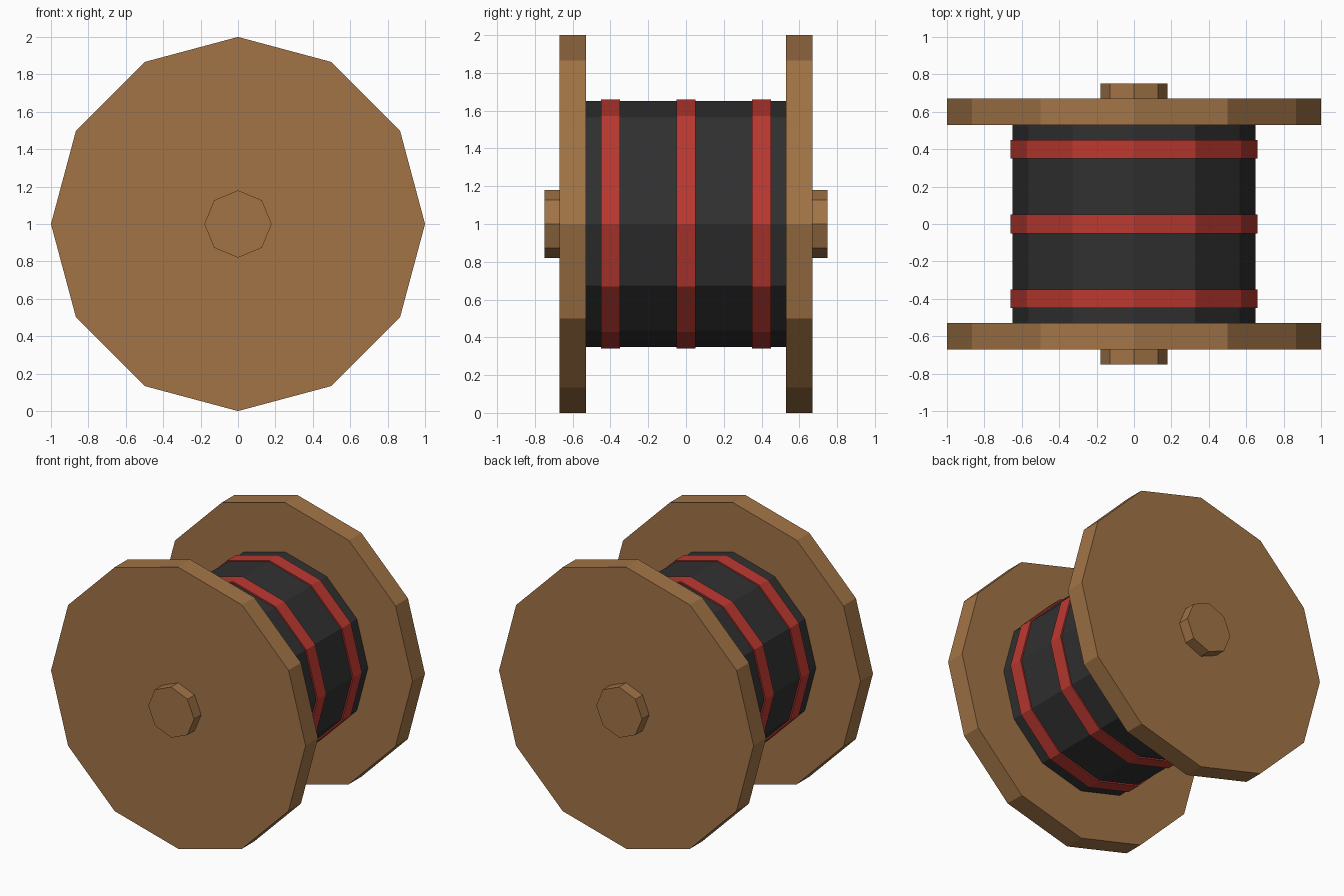
import bpy
from math import pi

cube = bpy.data.objects.get("Cube")
if cube:
    bpy.data.objects.remove(cube, do_unlink=True)


def make_material(name, color):
    mat = bpy.data.materials.new(name)
    mat.use_nodes = True
    mat.diffuse_color = (*color, 1)
    mat.node_tree.nodes["Principled BSDF"].inputs["Base Color"].default_value = (*color, 1)
    return mat


wood = make_material("brown wood", (0.36, 0.175, 0.062))
rubber = make_material("black cable", (0.03, 0.03, 0.03))
red = make_material("red band", (0.5, 0.04, 0.03))


def disc(name, sides, radius, y, depth, mat):
    """Flat-shaded prism lying along the y axis, with a corner at the top."""
    bpy.ops.mesh.primitive_cylinder_add(
        vertices=sides, radius=radius, depth=depth,
        location=(0, y, 1), rotation=(pi / 2, 0, 0))
    part = bpy.context.object
    part.name = name
    part.data.materials.append(mat)
    return part


# Wound cable between the two flanges
disc("cable_drum", 12, 0.65, 0, 1.08, rubber)

# Bands around the cable
for place, y in (("front", -0.4), ("middle", 0), ("back", 0.4)):
    disc(place + "_band", 12, 0.66, y, 0.1, red)

# Wooden flanges
for place, side in (("front", -1), ("back", 1)):
    disc(place + "_flange", 12, 1, side * 0.6, 0.14, wood)

# Axle running through the reel, showing as a hub at each end
disc("axle", 8, 0.18, 0, 1.5, wood)
